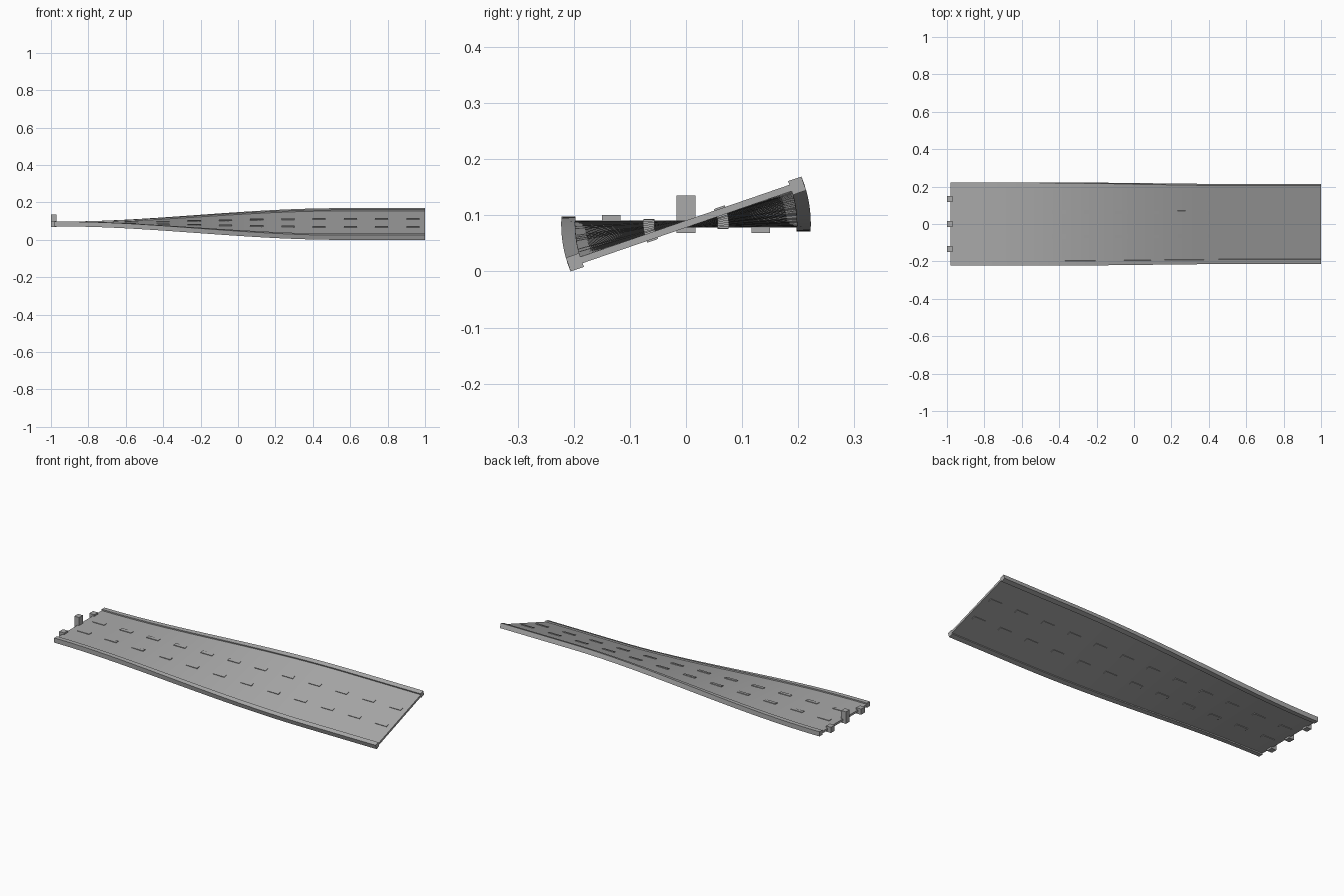
import bpy, math

if "Cube" in bpy.data.objects:
    bpy.data.objects.remove(bpy.data.objects["Cube"])

BANK, ZC = math.radians(19), 0.0845      # final bank angle, height of twist axis
X0, X1 = -0.98, 1.0

gray = bpy.data.materials.new("plain gray")
gray.diffuse_color = (0.4, 0.4, 0.4, 1)
gray.use_nodes = True
gray.node_tree.nodes["Principled BSDF"].inputs["Base Color"].default_value = gray.diffuse_color


def bank(x):
    t = min(max((x + 0.95) / 1.5, 0), 1)
    return BANK * t * t * (3 - 2 * t)


def twisted(name, y0, y1, z0, z1, xs, angles):
    """Rectangular section swept along x, rolled about the road axis."""
    verts, faces = [], []
    for x, a in zip(xs, angles):
        c, s = math.cos(a), math.sin(a)
        for y, z in ((y0, z0), (y1, z0), (y1, z1), (y0, z1)):
            verts.append((x, y * c - z * s, ZC + y * s + z * c))
    n = len(xs)
    for i in range(n - 1):
        for k in range(4):
            a, b = i * 4 + k, i * 4 + (k + 1) % 4
            faces.append((a, b, b + 4, a + 4))
    faces += [(3, 2, 1, 0), tuple(4 * (n - 1) + k for k in range(4))]
    me = bpy.data.meshes.new(name)
    me.from_pydata(verts, [], faces)
    me.materials.append(gray)
    ob = bpy.data.objects.new(name, me)
    bpy.context.collection.objects.link(ob)
    return ob


# road deck and edge rails
N = 80
xs = [X0 + (X1 - X0) * i / N for i in range(N + 1)]
roll = [bank(x) for x in xs]
twisted("road_deck", -0.2, 0.2, -0.006, 0.006, xs, roll)
for side, y in (("right", -0.2095), ("left", 0.2095)):
    twisted(side + "_rail", y - 0.0125, y + 0.0125, -0.013, 0.013, xs, roll)

# two rows of lane dashes, showing on both faces of the deck
for i in range(12):
    x = 0.935 - i * 0.167
    for side, y in (("right", -0.066), ("left", 0.066)):
        twisted(f"{side}_lane_dash_{i}", y - 0.01, y + 0.01, -0.009, 0.009,
                [x - 0.035, x + 0.035], [bank(x)] * 2)

# connector blocks on the level end
for name, y, top in (("right_connector", -0.133, 0.016),
                     ("centre_connector", 0, 0.051),
                     ("left_connector", 0.133, 0.016)):
    twisted(name, y - 0.0165, y + 0.0165, -0.016, top, [-1, -0.97], [0, 0])
